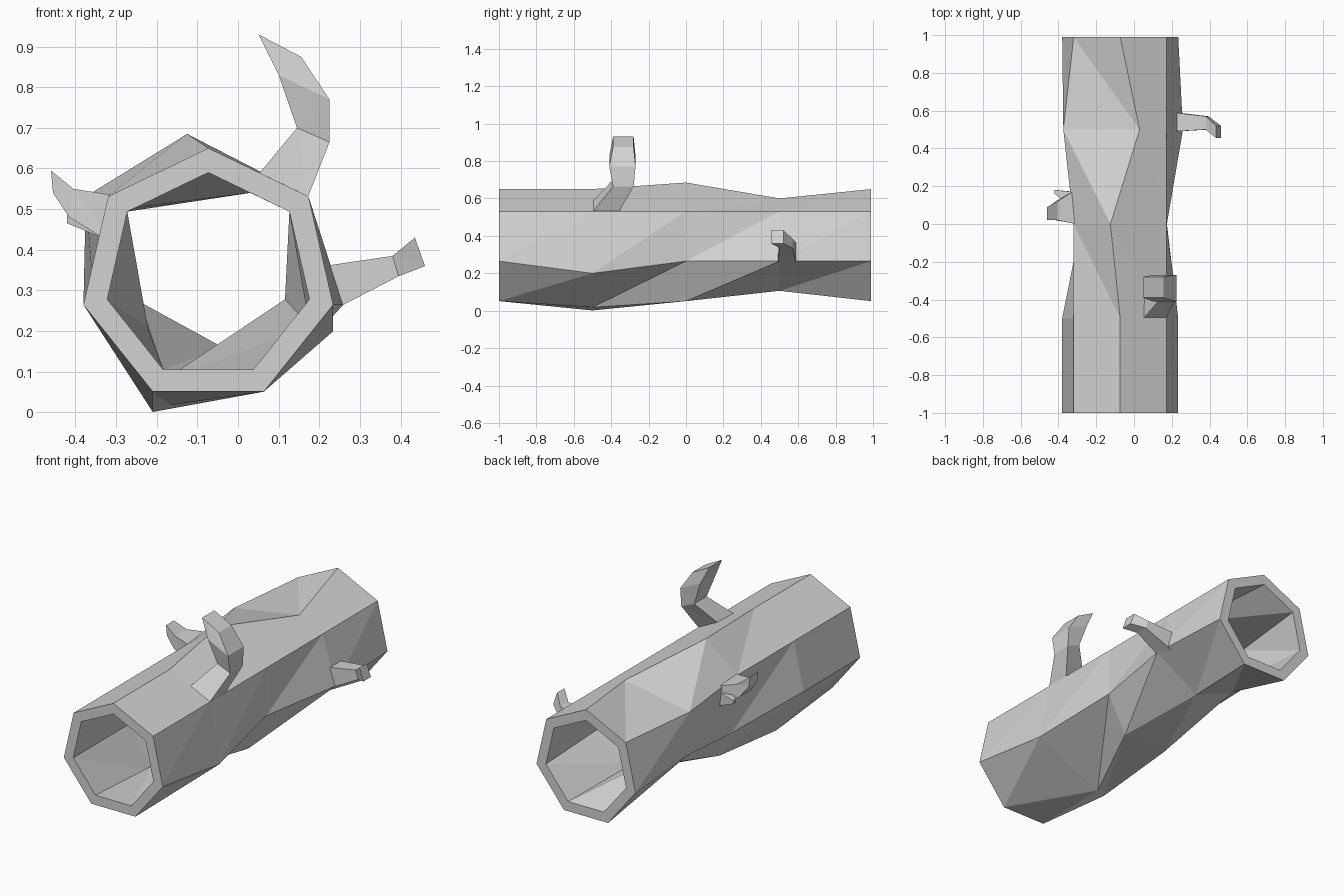
import bpy, bmesh, math

cube = bpy.data.objects.get("Cube")
if cube:
    bpy.data.objects.remove(cube)

grey = bpy.data.materials.new("weathered_grey")
grey.use_nodes = True
colour = (0.65, 0.65, 0.65, 1)
grey.diffuse_color = colour
grey.node_tree.nodes["Principled BSDF"].inputs["Base Color"].default_value = colour


def loft(name, rings, cap=True, loop=False):
    """Bridge equal-sized rings with triangles into one flat-shaded object."""
    bm = bmesh.new()
    loops = [[bm.verts.new(p) for p in ring] for ring in rings]
    pairs = list(zip(loops, loops[1:]))
    if loop:
        pairs.append((loops[-1], loops[0]))
    for a, b in pairs:
        # Run every strip front to back so the diagonals agree
        if a[0].co.y > b[0].co.y:
            a, b = b, a
        n = len(a)
        for i in range(n):
            j = (i + 1) % n
            bm.faces.new((a[i], a[j], b[i]))
            bm.faces.new((a[j], b[j], b[i]))
    if cap:
        bm.faces.new(loops[0])
        bm.faces.new(loops[-1])
    bmesh.ops.recalc_face_normals(bm, faces=bm.faces)
    mesh = bpy.data.meshes.new(name)
    bm.to_mesh(mesh)
    bm.free()
    mesh.materials.append(grey)
    obj = bpy.data.objects.new(name, mesh)
    bpy.context.collection.objects.link(obj)


# Hollow seven-sided trunk: corners run clockwise from the top
SIDES, RADIUS, WALL = 7, 0.315, 0.06
CX, CZ = -0.073, 0.335
dirs = [(math.sin(math.tau * i / SIDES), math.cos(math.tau * i / SIDES))
        for i in range(SIDES)]

# Knocked corners at each station: {corner: (dx, dz)}
stations = [
    (-1.0, {}),
    (-0.5, {2: (0, -0.065), 3: (-0.23, -0.033), 4: (0, -0.05)}),
    (0.0, {0: (-0.052, 0.035), 2: (-0.06, 0), 5: (0.1, -0.07)}),
    (0.5, {0: (0.103, -0.05), 2: (0.025, 0), 3: (-0.075, 0.055),
           4: (-0.055, 0.165), 5: (0.025, 0.015), 6: (-0.055, 0)}),
    (0.99, {}),
]


def trunk_ring(y, knocks, inset):
    ring = []
    for i, (dx, dz) in enumerate(dirs):
        kx, kz = knocks.get(i, (0, 0))
        r = RADIUS - inset
        ring.append((CX + dx * r + kx, y, CZ + dz * r + kz))
    return ring


outer = [trunk_ring(y, k, 0) for y, k in stations]
inner = [trunk_ring(y, k, WALL) for y, k in reversed(stations)]
loft("hollow_trunk", outer + inner, cap=False, loop=True)


def branch(name, sections):
    """Each section is (x, z) of one side, (x, z) of the other, y range."""
    loft(name, [[(ax, y0, az), (bx, y0, bz), (bx, y1, bz), (ax, y1, az)]
                for (ax, az), (bx, bz), (y0, y1) in sections])


# Tall curved branch on top
branch("top_branch", [
    ((0.05, 0.585), (0.17, 0.525), (-0.5, -0.36)),
    ((0.145, 0.70), (0.225, 0.665), (-0.39, -0.28)),
    ((0.10, 0.83), (0.225, 0.77), (-0.41, -0.27)),
    ((0.05, 0.93), (0.155, 0.875), (-0.39, -0.28)),
])

# Bent twig on the left side
branch("left_twig", [
    ((0.21, 0.36), (0.23, 0.25), (0.49, 0.59)),
    ((0.38, 0.385), (0.395, 0.335), (0.50, 0.57)),
    ((0.435, 0.43), (0.46, 0.36), (0.455, 0.52)),
])

# Short stub with a small spur on the right side
branch("right_stub", [
    ((-0.31, 0.535), (-0.30, 0.41), (0.0, 0.18)),
    ((-0.405, 0.55), (-0.415, 0.48), (0.02, 0.12)),
    ((-0.46, 0.595), (-0.455, 0.54), (0.02, 0.09)),
])
branch("right_spur", [
    ((-0.32, 0.50), (-0.31, 0.42), (0.08, 0.17)),
    ((-0.42, 0.485), (-0.42, 0.465), (0.16, 0.18)),
])
